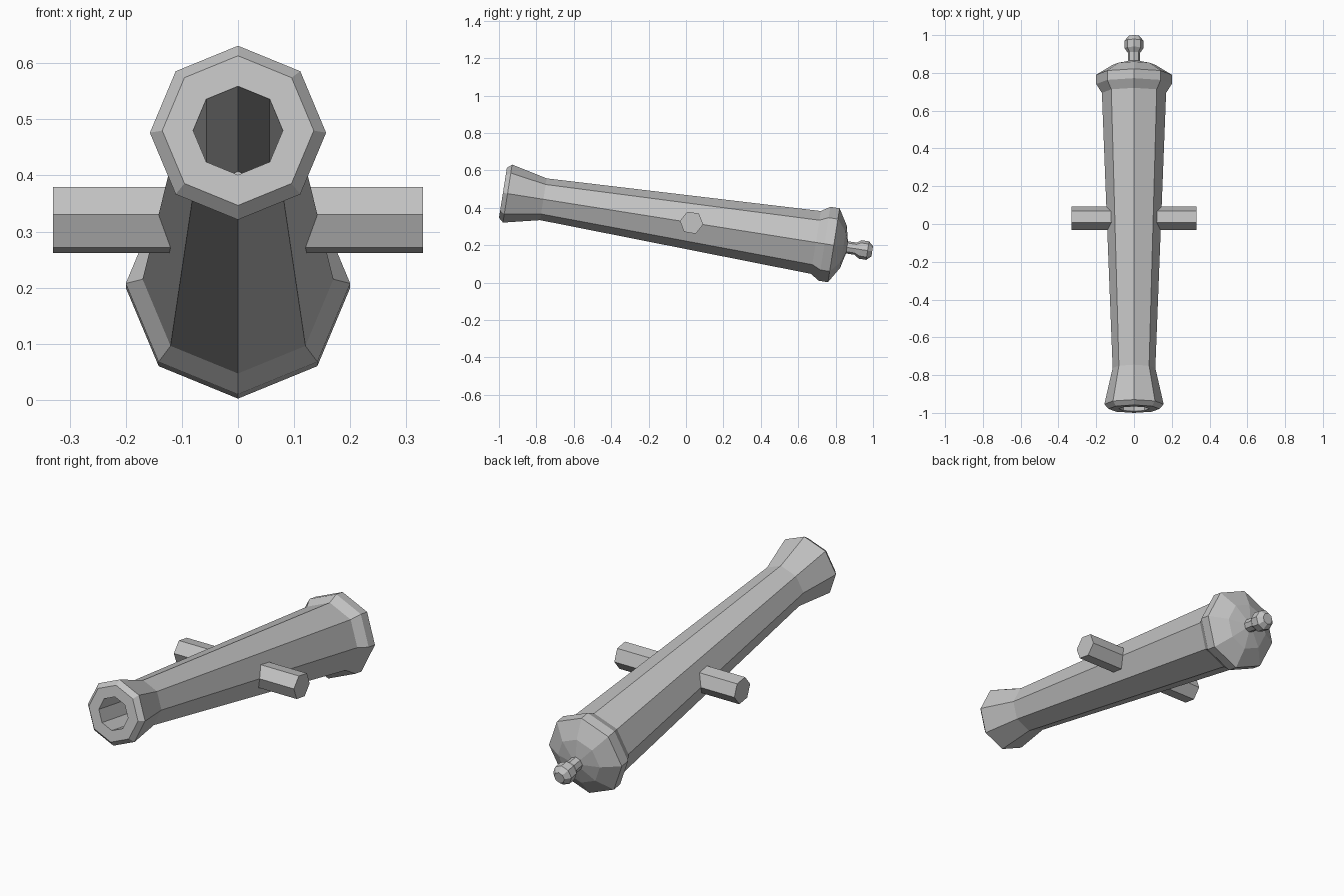
import bpy, bmesh, math
from mathutils import Matrix

cube = bpy.data.objects.get("Cube")
if cube:
    bpy.data.objects.remove(cube, do_unlink=True)

TILT = Matrix.Translation((0, 0, 0.325)) @ Matrix.Rotation(math.radians(-9), 4, 'X')

metal = bpy.data.materials.new("grey_iron")
metal.use_nodes = True
grey = (0.55, 0.55, 0.55, 1)
metal.diffuse_color = grey
metal.node_tree.nodes["Principled BSDF"].inputs["Base Color"].default_value = grey


def lathe(name, profile, sides=8):
    """Flat-faced solid turned about the Y axis from (position, radius) pairs."""
    bm = bmesh.new()
    rings = []
    for pos, rad in profile:
        angles = [2 * math.pi * i / sides for i in range(sides)]
        rings.append([bm.verts.new((rad * math.sin(a), pos, rad * math.cos(a)))
                      for a in angles])
    for a, b in zip(rings, rings[1:]):
        for i in range(sides):
            j = (i + 1) % sides
            bm.faces.new((a[i], a[j], b[j], b[i]))
    bm.faces.new(rings[0])
    bm.faces.new(rings[-1])
    bmesh.ops.recalc_face_normals(bm, faces=bm.faces)
    mesh = bpy.data.meshes.new(name)
    bm.to_mesh(mesh)
    bm.free()
    mesh.materials.append(metal)
    obj = bpy.data.objects.new(name, mesh)
    bpy.context.collection.objects.link(obj)
    obj.matrix_world = TILT
    return obj


# Barrel: bore floor, bore wall, muzzle flare, taper, base ring and domed breech
lathe("barrel", [
    (-0.02, 0.08), (-0.991, 0.08),
    (-0.991, 0.135), (-0.966, 0.157),
    (-0.772, 0.113), (0.703, 0.17),
    (0.75, 0.2), (0.80, 0.2),
    (0.852, 0.115), (0.872, 0.03),
])

# Knob on a short neck behind the breech
lathe("breech_knob", [
    (0.86, 0.033), (0.918, 0.033), (0.943, 0.05), (0.983, 0.05), (1.008, 0.028),
])

# Six-sided side pivots, turned so their axis runs along X
for side, sign in (("left", 1), ("right", -1)):
    pivot = lathe(side + "_trunnion", [(0.05, 0.063), (0.33, 0.063)], sides=6)
    pivot.matrix_world = (TILT @ Matrix.Translation((0, 0.03, 0))
                          @ Matrix.Rotation(math.radians(-90 * sign), 4, 'Z')
                          @ Matrix.Rotation(math.radians(30), 4, 'Y'))
